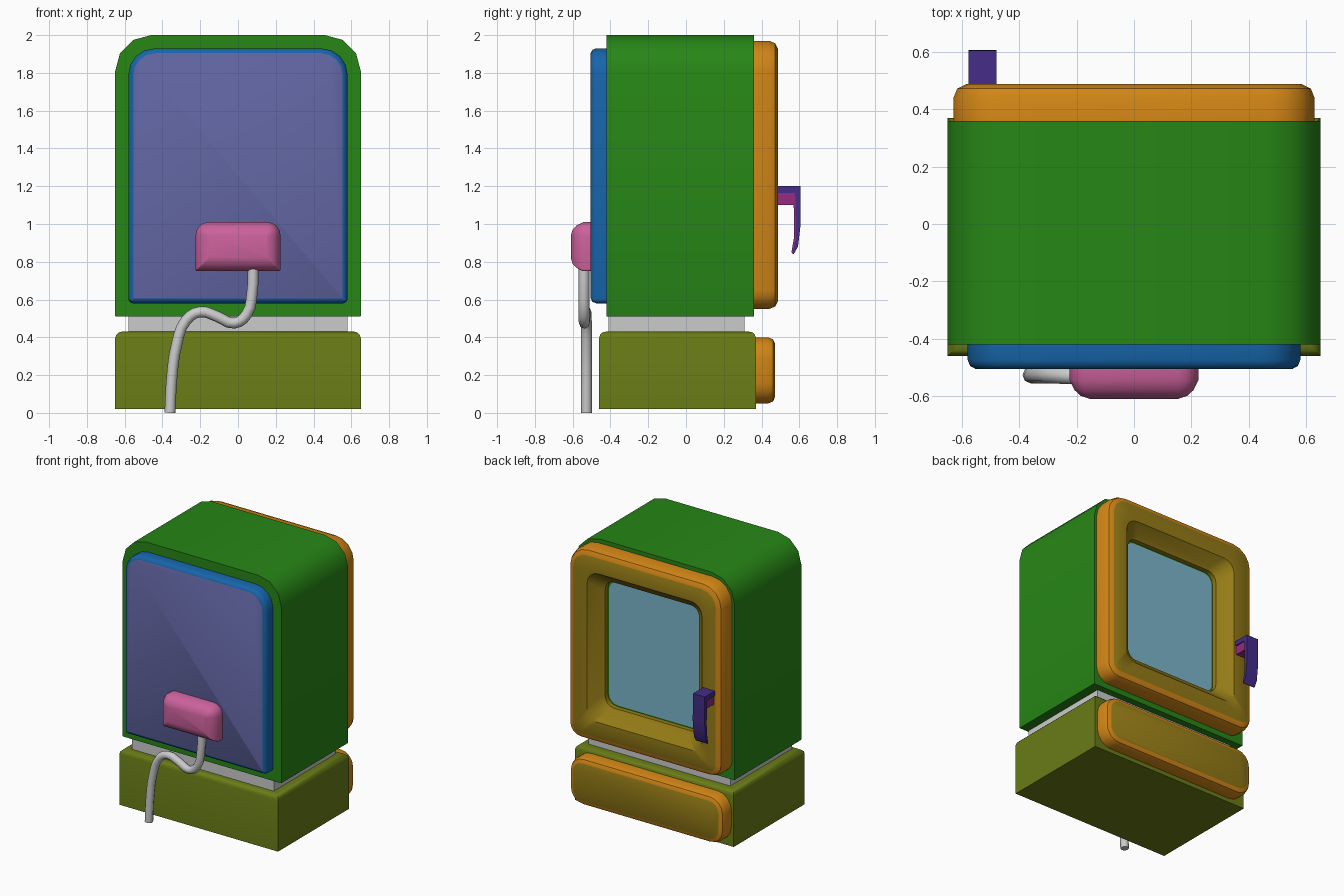
import bpy, bmesh, math

if "Cube" in bpy.data.objects:
    bpy.data.objects.remove(bpy.data.objects["Cube"])

def mat(name, rgb):
    m = bpy.data.materials.new(name)
    m.diffuse_color = (*rgb, 1)
    m.use_nodes = True
    m.node_tree.nodes["Principled BSDF"].inputs["Base Color"].default_value = m.diffuse_color
    return m

GREEN = mat("green", (0.02, 0.24, 0.008))
OLIVE = mat("olive", (0.14, 0.2, 0.008))
ORANGE = mat("orange", (0.65, 0.24, 0.008))
GOLD = mat("gold", (0.3, 0.2, 0.008))
BLUE = mat("blue", (0.008, 0.13, 0.4))
VIOLET = mat("violet", (0.12, 0.13, 0.36))
PINK = mat("pink", (0.6, 0.12, 0.33))
PURPLE = mat("purple", (0.06, 0.025, 0.25))
MAGENTA = mat("magenta", (0.3, 0.025, 0.22))
GLASS = mat("glass", (0.2, 0.47, 0.6))

def finish(name, bm, mats, angle=40):
    bmesh.ops.recalc_face_normals(bm, faces=bm.faces)
    me = bpy.data.meshes.new(name)
    bm.to_mesh(me)
    bm.free()
    for m in mats:
        me.materials.append(m)
    me.shade_smooth()
    me.set_sharp_from_angle(angle=math.radians(angle))
    ob = bpy.data.objects.new(name, me)
    bpy.context.collection.objects.link(ob)
    return ob

def outline(hw, z0, z1, rt, rb, seg, d=0.0):
    """Rounded rectangle in x/z, shrunk by d, own radius for top and bottom."""
    hw, z0, z1 = hw - d, z0 + d, z1 - d
    rt, rb = max(rt - d, 0.004), max(rb - d, 0.004)
    corners = [(hw - rt, z1 - rt, rt, 0), (-hw + rt, z1 - rt, rt, 90),
               (-hw + rb, z0 + rb, rb, 180), (hw - rb, z0 + rb, rb, 270)]
    pts = []
    for cx, cz, r, a0 in corners:
        for i in range(seg + 1):
            a = math.radians(a0 + 90 * i / seg)
            pts.append((cx + r * math.cos(a), cz + r * math.sin(a)))
    return pts

def loft(name, rings, mats, caps=True, face_from=None, angle=40):
    """Bridge (outline, y) rings; from ring index face_from on, use second material."""
    bm = bmesh.new()
    loops = [[bm.verts.new((x, y, z)) for x, z in pts] for pts, y in rings]
    n = len(loops[0])
    count = len(loops) - 1 if caps else len(loops)
    for k in range(count):
        a, b = loops[k], loops[(k + 1) % len(loops)]
        for i in range(n):
            f = bm.faces.new((a[i], a[(i + 1) % n], b[(i + 1) % n], b[i]))
            f.material_index = int(face_from is not None and k >= face_from)
    if caps:
        bm.faces.new(loops[0])
        f = bm.faces.new(loops[-1])
        f.material_index = int(face_from is not None)
    return finish(name, bm, mats, angle)

def panel(name, dims, y0, steps, mats, **kw):
    """Slab starting at y0, then (inset, y) steps towards its outer face."""
    rings = [(outline(*dims), y0)] + [(outline(*dims, d), y) for d, y in steps]
    return loft(name, rings, mats, **kw)

def box(name, x, y0, y1, z0, z1, mats, top_bevel=0):
    bm = bmesh.new()
    bmesh.ops.create_cube(bm, size=1)
    for v in bm.verts:
        v.co = (v.co.x * 2 * x, y0 + (v.co.y + .5) * (y1 - y0), z0 + (v.co.z + .5) * (z1 - z0))
    if top_bevel:
        edges = [e for e in bm.edges if all(v.co.z > z1 - 1e-4 for v in e.verts)]
        bmesh.ops.bevel(bm, geom=edges, offset=top_bevel, segments=3, profile=0.5, affect='EDGES')
    return finish(name, bm, mats)

def extrude_x(name, profile, x0, x1, mats):
    bm = bmesh.new()
    a = [bm.verts.new((x0, y, z)) for y, z in profile]
    b = [bm.verts.new((x1, y, z)) for y, z in profile]
    n = len(a)
    for i in range(n):
        bm.faces.new((a[i], a[(i + 1) % n], b[(i + 1) % n], b[i]))
    bm.faces.new(a)
    bm.faces.new(b)
    return finish(name, bm, mats, 30)

# Base, neck and cabinet
box("base", 0.65, -0.46, 0.37, 0.02, 0.43, [OLIVE], 0.035)
box("neck", 0.58, -0.41, 0.31, 0.42, 0.52, [])
panel("cabinet", (0.65, 0.51, 2.0, 0.19, 0.004, 3), -0.42, [(0, 0.36)], [GREEN])

# Door frame with a sloping recess around the window
door = (0.63, 0.55, 1.97, 0.16, 0.1, 4)
hole = (0.385, 0.8, 1.73, 0.07, 0.07, 4)
rim = (0.47, 0.71, 1.81, 0.09, 0.08, 4)
loft("door_frame", [(outline(*door), 0.355), (outline(*door), 0.44),
                    (outline(*door, 0.013), 0.472), (outline(*door, 0.045), 0.488),
                    (outline(*rim), 0.485), (outline(*hole, -0.025), 0.41),
                    (outline(*hole), 0.395), (outline(*hole), 0.355)],
     [ORANGE, GOLD], caps=False, face_from=3)
panel("window", (0.375, 0.81, 1.72, 0.07, 0.07, 4), 0.35, [(0, 0.364)], [GLASS])

# Lower drawer front
panel("drawer_front", (0.63, 0.05, 0.40, 0.11, 0.11, 4), 0.36,
      [(0, 0.435), (0.01, 0.46), (0.035, 0.472)], [ORANGE, GOLD], face_from=3)

# Rear panel and cable box
panel("rear_panel", (0.58, 0.58, 1.93, 0.14, 0.025, 4), -0.41,
      [(0, -0.475), (0.008, -0.495), (0.026, -0.505)], [BLUE, VIOLET], face_from=3)
panel("cable_box", (0.225, 0.75, 1.01, 0.07, 0.01, 4), -0.5,
      [(0, -0.545), (0.018, -0.58), (0.04, -0.6), (0.07, -0.61)], [PINK], angle=50)

# Hooked handle: outer shell and inner grip
extrude_x("handle_shell", [(0.48, 1.2), (0.605, 1.2), (0.607, 1.0), (0.593, 0.88), (0.57, 0.84),
                           (0.564, 0.843), (0.58, 0.92), (0.582, 1.0), (0.578, 1.165),
                           (0.48, 1.165)], -0.577, -0.48, [PURPLE])
extrude_x("handle_grip", [(0.48, 1.167), (0.58, 1.167), (0.584, 1.0), (0.582, 0.92), (0.565, 0.845),
                          (0.558, 0.85), (0.572, 0.93), (0.573, 1.0), (0.57, 1.1),
                          (0.48, 1.1)], -0.57, -0.487, [MAGENTA])

# Power cable
path = [(0.08, -0.54, 0.78), (0.075, -0.54, 0.64), (0.045, -0.54, 0.52), (-0.02, -0.538, 0.475),
        (-0.11, -0.535, 0.51), (-0.2, -0.53, 0.535), (-0.275, -0.528, 0.49),
        (-0.325, -0.527, 0.36), (-0.35, -0.527, 0.19), (-0.36, -0.527, 0.0)]
cu = bpy.data.curves.new("power_cable", 'CURVE')
cu.dimensions = '3D'
cu.bevel_depth = 0.029
cu.bevel_resolution = 2
cu.resolution_u = 3
cu.use_fill_caps = True
sp = cu.splines.new('BEZIER')
sp.bezier_points.add(len(path) - 1)
for p, co in zip(sp.bezier_points, path):
    p.co = co
    p.handle_left_type = p.handle_right_type = 'AUTO'
bpy.context.collection.objects.link(bpy.data.objects.new("power_cable", cu))
